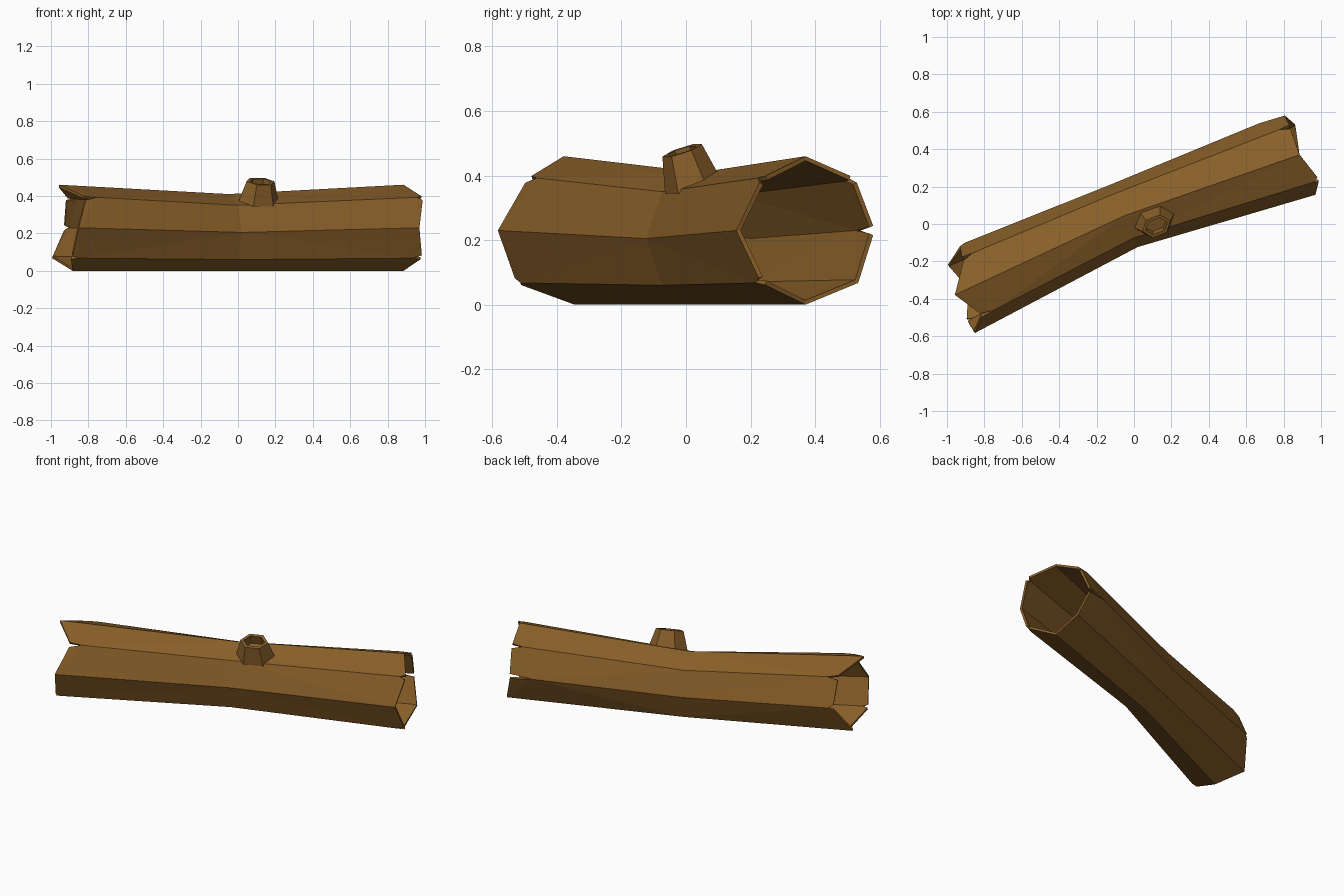
import bpy, bmesh, math
from mathutils import Vector

if "Cube" in bpy.data.objects:
    bpy.data.objects.remove(bpy.data.objects["Cube"])

bark = bpy.data.materials.new("brown bark")
bark.diffuse_color = (0.25, 0.115, 0.022, 1)
bark.use_nodes = True
bark.node_tree.nodes["Principled BSDF"].inputs["Base Color"].default_value = bark.diffuse_color


def make(name, bm):
    me = bpy.data.meshes.new(name)
    bm.to_mesh(me)
    bm.free()
    me.materials.append(bark)
    ob = bpy.data.objects.new(name, me)
    bpy.context.collection.objects.link(ob)
    return ob


def octagon(center, lateral, rl, rz):
    # corner order: front, lower front, bottom, lower back, back, upper back, top, upper front
    return [center - lateral * rl * math.cos(k * math.pi / 4)
            - Vector((0, 0, rz * math.sin(k * math.pi / 4))) for k in range(8)]


# Log shell: bent octagonal tube, each end broken by corner offsets and slits
mid_c = Vector((-0.05, 0.045, 0.205))
mid = octagon(mid_c, Vector((-0.38, 0.925, 0)), 0.182, 0.205)
ends = [
    # centre, outward corner offsets, slit depth per corner
    (Vector((-0.885, -0.345, 0.23)),
     [0.07, 0.077, 0.0, 0.045, -0.055, -0.04, 0.08, 0.0],
     [0, 0.03, 0, 0, 0.03, 0.06, 0, 0.07]),
    (Vector((0.885, 0.37, 0.23)),
     [0.01, 0.045, 0.0, 0.03, -0.005, 0.0, 0.0, 0.05],
     [0, 0.05, 0, 0, 0.14, 0.06, 0, 0.03]),
]

bm = bmesh.new()
mid_v = [bm.verts.new(p) for p in mid]
for center, offs, slits in ends:
    out = center - mid_c
    out.z = 0
    out.normalize()
    lat = Vector((-out.y, out.x, 0))
    if lat.y < 0:
        lat = -lat
    base = octagon(center, lat, 0.23, 0.23)
    corner = [bm.verts.new(base[k] + out * (offs[k] - slits[k])) for k in range(8)]
    for k in range(8):
        j = (k + 1) % 8
        loop = [mid_v[k], corner[k]]
        if slits[k]:
            loop.append(bm.verts.new(base[k].lerp(base[j], 0.09) + out * offs[k]))
        if slits[j]:
            loop.append(bm.verts.new(base[k].lerp(base[j], 0.91) + out * offs[j]))
        loop += [corner[j], mid_v[j]]
        f = bm.faces.new(loop)
        f.normal_update()
        c = f.calc_center_median()
        t = (c - mid_c).dot(out) / (center - mid_c).dot(out)
        if f.normal.dot(c - mid_c.lerp(center, t)) < 0:
            f.normal_flip()
bmesh.ops.triangulate(bm, faces=bm.faces[:])
log = make("hollow_log", bm)
wall = log.modifiers.new("wall", 'SOLIDIFY')
wall.thickness = 0.014
wall.offset = -1

# Branch stub: tapered, forward-leaning hexagon with a hollow top
along = Vector((0.93, 0.36, 0))


def hexagon(bm, c, across, ra, rb):
    return [bm.verts.new(Vector(c) + along * ra * math.cos(a) + Vector(across).normalized() * rb * math.sin(a))
            for a in (math.radians(60 * k) for k in range(6))]


bm = bmesh.new()
tilt = (-0.34, 0.88, 0.36)
rings = [hexagon(bm, (0.11, 0.02, 0.37), tilt, 0.115, 0.085),
         hexagon(bm, (0.12, -0.012, 0.478), tilt, 0.08, 0.062),
         hexagon(bm, (0.12, -0.012, 0.478), tilt, 0.062, 0.044),
         hexagon(bm, (0.115, 0.005, 0.425), tilt, 0.062, 0.044)]
for a, b in zip(rings, rings[1:]):
    for k in range(6):
        j = (k + 1) % 6
        bm.faces.new((a[k], a[j], b[j], b[k]))
bm.faces.new(rings[-1])
bm.faces.new(rings[0][::-1])
bmesh.ops.recalc_face_normals(bm, faces=bm.faces[:])
make("branch_stub", bm)
